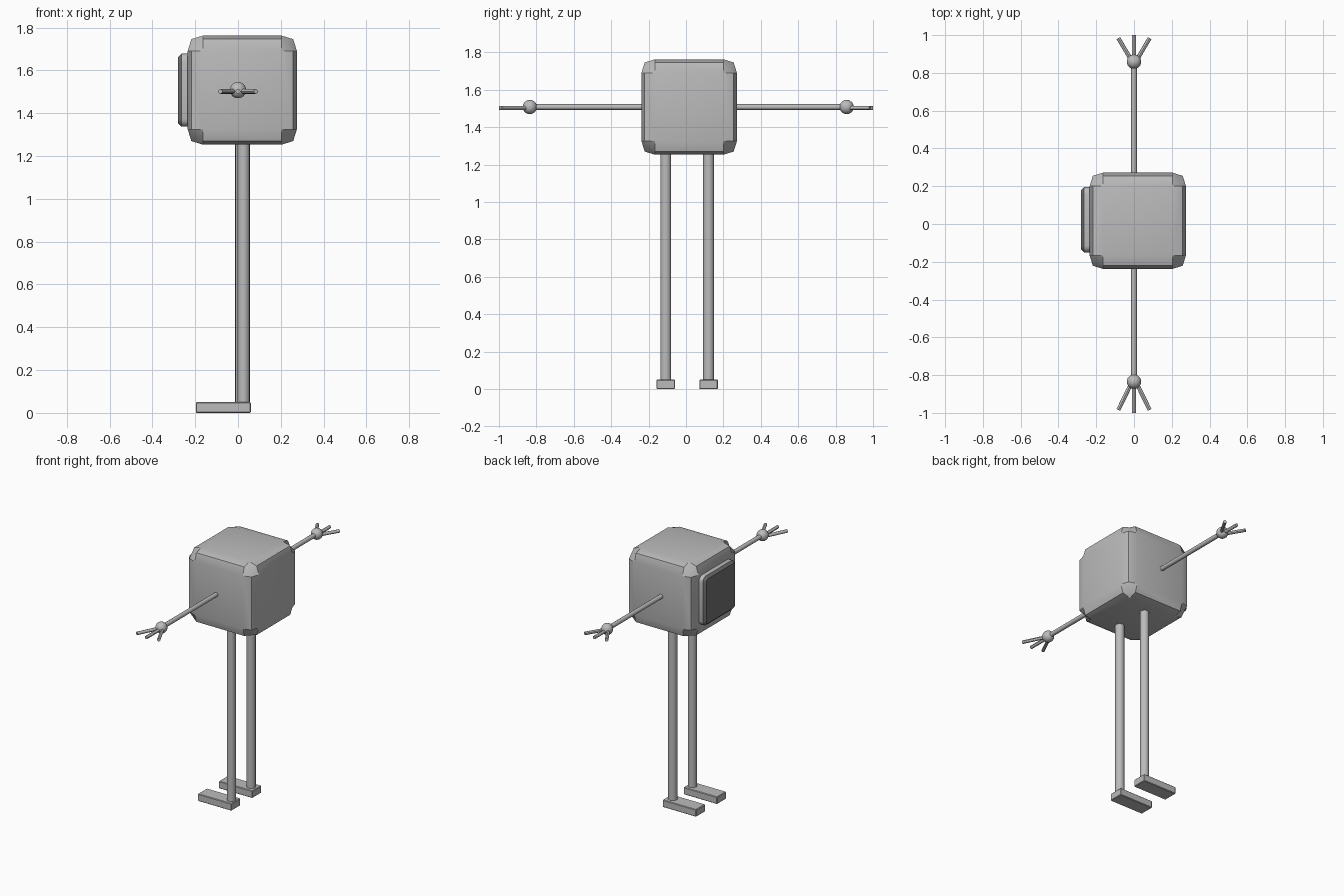
import bpy, bmesh
from mathutils import Vector

old = bpy.data.objects.get("Cube")
if old:
    bpy.data.objects.remove(old)


def material(name, value):
    m = bpy.data.materials.new(name)
    m.use_nodes = True
    color = (value, value, value, 1)
    m.diffuse_color = color
    m.node_tree.nodes["Principled BSDF"].inputs["Base Color"].default_value = color
    return m


GREY = material("plain_grey", 0.5)
DARK = material("dark_screen", 0.17)
MID = Vector((0.02, 0.017, 1.508))     # body centre


def finish(name, bm, mats=(GREY,), smooth=True):
    bmesh.ops.recalc_face_normals(bm, faces=bm.faces)
    me = bpy.data.meshes.new(name)
    bm.to_mesh(me)
    bm.free()
    for m in mats:
        me.materials.append(m)
    ob = bpy.data.objects.new(name, me)
    bpy.context.collection.objects.link(ob)
    if smooth:
        bpy.ops.object.select_all(action="DESELECT")
        ob.select_set(True)
        bpy.context.view_layer.objects.active = ob
        bpy.ops.object.shade_smooth_by_angle()
    return ob


def rod(name, a, b, radius, sides=16):
    a, b = Vector(a), Vector(b)
    bm = bmesh.new()
    bmesh.ops.create_cone(bm, cap_ends=True, segments=sides, radius1=radius,
                          radius2=radius, depth=(b - a).length)
    turn = (b - a).to_track_quat("Z", "Y")
    for v in bm.verts:
        v.co = turn @ v.co + (a + b) / 2
    return finish(name, bm)


def box(low, high):
    low, high = Vector(low), Vector(high)
    bm = bmesh.new()
    bmesh.ops.create_cube(bm, size=1)
    bmesh.ops.scale(bm, vec=high - low, verts=bm.verts)
    bmesh.ops.translate(bm, vec=(low + high) / 2, verts=bm.verts)
    return bm


# Body: cube whose six sides swell outward, with pulled-in corners
bm = bmesh.new()
bmesh.ops.create_cube(bm, size=2)
bmesh.ops.subdivide_edges(bm, edges=bm.edges[:], cuts=2, use_grid_fill=True)
REACH = {1: 0.255, 2: 0.238, 3: 0.215}
for v in bm.verts:
    outer = sum(abs(c) > 0.9 for c in v.co)
    v.co = MID + Vector([(1 if c > 0 else -1) *
                         (REACH[outer] if abs(c) > 0.9 else 0.183) for c in v.co])
finish("body", bm)

# Screen: rounded plate with a dark domed front
bm = box((-0.265, -0.15, 1.338), (-0.2, 0.195, 1.678))
along_x = [e for e in bm.edges if abs(e.verts[0].co.x - e.verts[1].co.x) > 0.01]
bmesh.ops.bevel(bm, geom=along_x, offset=0.035, segments=4, profile=0.5, affect="EDGES")
front = min(bm.faces, key=lambda f: f.calc_center_median().x)
bmesh.ops.inset_region(bm, faces=[front], thickness=0.016)
for v in front.verts:
    v.co.x = -0.28
bm.normal_update()
for f in bm.faces:
    f.material_index = int(f.normal.x < -0.5)
finish("screen", bm, (GREY, DARK))

# Arms, hands and fingers on both sides
for side, label in ((-1, "right"), (1, "left")):
    hand_y = 0.012 + side * 0.847
    rod(label + "_arm", (0, side * 0.2, 1.508), (0, hand_y, 1.508), 0.015)
    bm = bmesh.new()
    bmesh.ops.create_uvsphere(bm, u_segments=24, v_segments=12, radius=0.038)
    bmesh.ops.translate(bm, vec=(0, hand_y, 1.508), verts=bm.verts)
    finish(label + "_hand", bm)
    for i, name in enumerate(("outer", "middle", "inner")):
        spread = i - 1
        rod(f"{label}_{name}_finger", (spread * 0.015, hand_y + side * 0.01, 1.502),
            (spread * 0.083, side * (1 - 0.016 * abs(spread)), 1.502), 0.011, 12)

# Legs and feet
for side, label in ((-1, "right"), (1, "left")):
    y = 0.0065 + side * 0.1145
    x = 0.021 - side * 0.005
    rod(label + "_leg", (x, y, 0.03), (x, y, 1.3), 0.029)
    bm = box((-0.197, y - 0.05, 0), (0.06, y + 0.05, 0.05))
    bmesh.ops.bevel(bm, geom=bm.edges[:], offset=0.004, segments=1, affect="EDGES")
    finish(label + "_foot", bm, smooth=False)
